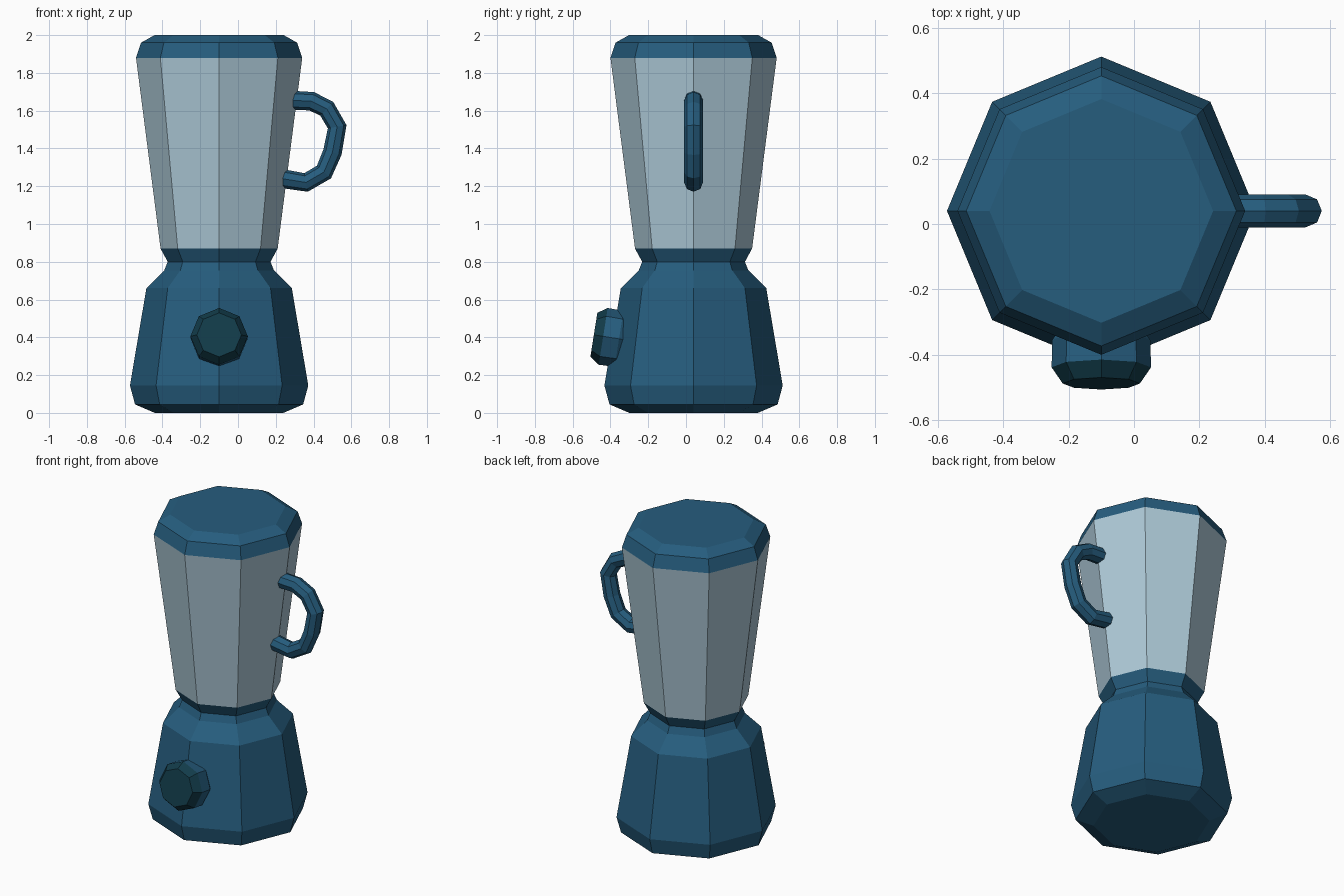
import bpy, bmesh
from math import cos, sin, pi, radians
from mathutils import Matrix

cube = bpy.data.objects.get("Cube")
if cube:
    bpy.data.objects.remove(cube, do_unlink=True)

CX, CY = -0.10, 0.04


def material(name, rgb):
    m = bpy.data.materials.new(name)
    m.use_nodes = True
    color = (*rgb, 1.0)
    m.diffuse_color = color
    m.node_tree.nodes["Principled BSDF"].inputs["Base Color"].default_value = color
    return m


blue = material("deep blue plastic", (0.019, 0.109, 0.208))
glass = material("pale blue glass", (0.418, 0.584, 0.680))
teal = material("dark teal", (0.006, 0.045, 0.069))


def lathe(name, profile, mats, matrix, sides=8):
    """Closed faceted solid from (radius, height) pairs, bottom to top."""
    bm = bmesh.new()
    rings = []
    for r, z in profile:
        angles = [2 * pi * i / sides for i in range(sides)]
        rings.append([bm.verts.new((r * cos(a), r * sin(a), z)) for a in angles])
    for low, high in zip(rings, rings[1:]):
        for i in range(sides):
            j = (i + 1) % sides
            bm.faces.new((low[i], low[j], high[j], high[i]))
    bm.faces.new(rings[0][::-1])
    bm.faces.new(rings[-1])
    bmesh.ops.recalc_face_normals(bm, faces=bm.faces[:])
    mesh = bpy.data.meshes.new(name)
    bm.to_mesh(mesh)
    bm.free()
    for m in mats:
        mesh.materials.append(m)
    obj = bpy.data.objects.new(name, mesh)
    obj.matrix_world = matrix
    bpy.context.collection.objects.link(obj)
    return obj


body = Matrix.Translation((CX, CY, 0))

# Motor base with collar, jar and lid share one octagonal axis
lathe("motor_base", [(0.34, 0), (0.445, 0.045), (0.472, 0.145), (0.385, 0.66),
                     (0.29, 0.755), (0.272, 0.80), (0.31, 0.87)], [blue], body)
lathe("jar", [(0.31, 0.87), (0.44, 1.88)], [glass], body)
lathe("lid", [(0.44, 1.88), (0.413, 1.96), (0.342, 2.0)], [blue], body)

# Control knob, tilted to follow the sloping front
tilt = Matrix.Translation((CX, -0.31, 0.385)) @ Matrix.Rotation(radians(81), 4, 'X')
knob = lathe("control_knob", [(0.12, 0), (0.15, 0.045), (0.152, 0.13),
                              (0.118, 0.18)], [blue, teal], tilt)
for face in knob.data.polygons:
    if face.normal.z > 0.3:
        face.material_index = 1

# Handle: octagonal tube along a bent path
path = [(0.285, 1.655), (0.39, 1.65), (0.47, 1.61), (0.525, 1.515),
        (0.50, 1.38), (0.455, 1.275), (0.36, 1.22), (0.235, 1.24)]
curve = bpy.data.curves.new("handle", 'CURVE')
curve.dimensions = '3D'
curve.bevel_depth = 0.05
curve.bevel_resolution = 2
curve.use_fill_caps = True
spline = curve.splines.new('POLY')
spline.points.add(len(path) - 1)
for point, (x, z) in zip(spline.points, path):
    point.co = (x, CY, z, 1)
spline.use_smooth = False
curve.materials.append(blue)
handle = bpy.data.objects.new("handle", curve)
bpy.context.collection.objects.link(handle)
